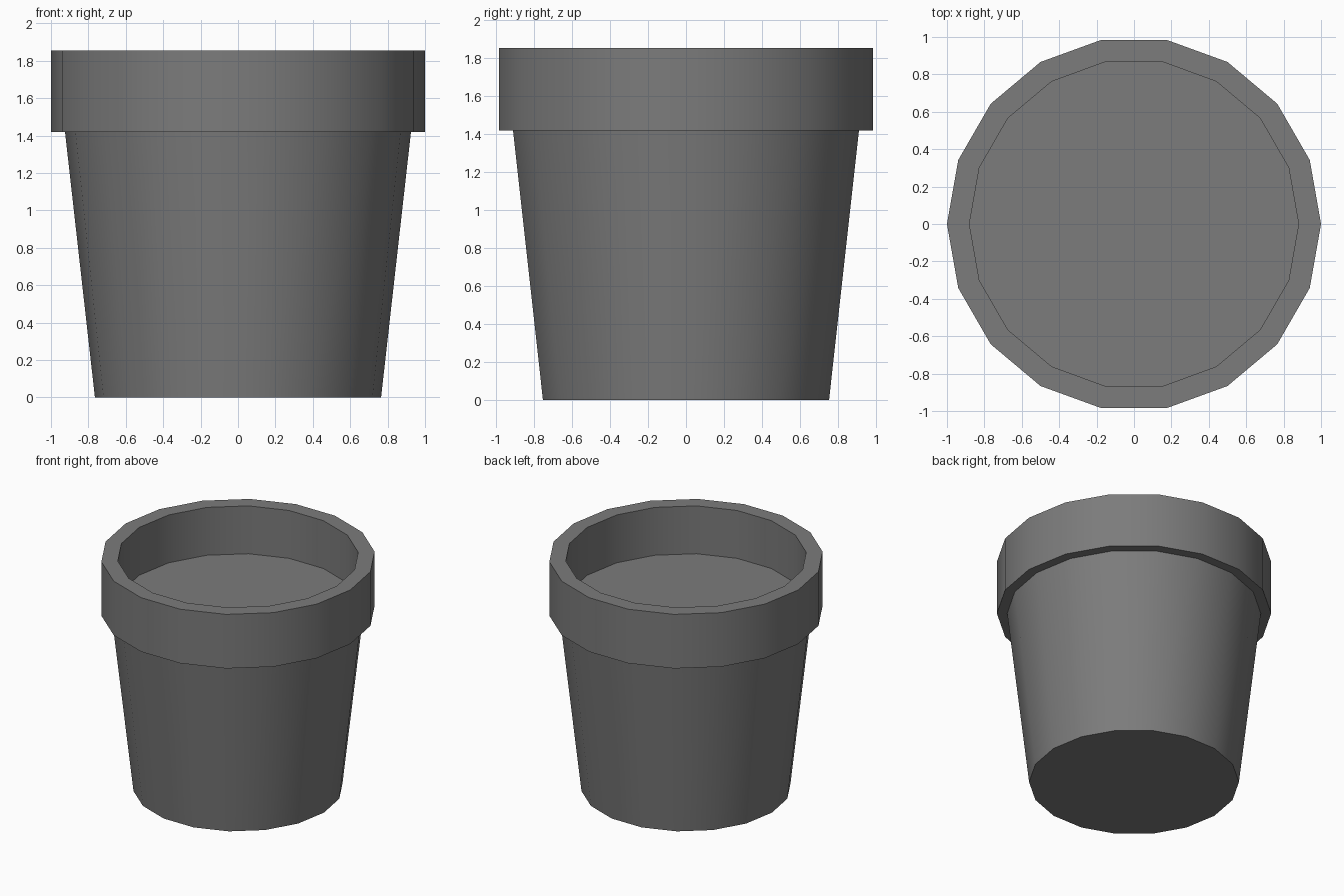
import bpy
import bmesh
from math import cos, sin, tau, radians

cube = bpy.data.objects.get("Cube")
if cube:
    bpy.data.objects.remove(cube, do_unlink=True)

SIDES = 18
BASE_R, NECK_R, INNER_R, RIM_R = 0.765, 0.925, 0.88, 1.0
RIM_Z, SOIL_Z, TOP_Z = 1.42, 1.47, 1.855

grey = bpy.data.materials.new("dark_grey")
grey.use_nodes = True
colour = (0.2, 0.2, 0.2, 1)
grey.diffuse_color = colour
grey.node_tree.nodes["Principled BSDF"].inputs["Base Color"].default_value = colour


def lathe(name, profile, cap_start=False, cap_end=False):
    """Turn a (radius, height) profile into a faceted round part."""
    bm = bmesh.new()
    rings = [[bm.verts.new((r * cos(tau * i / SIDES), r * sin(tau * i / SIDES), z))
              for i in range(SIDES)] for r, z in profile]
    for low, high in zip(rings, rings[1:]):
        for i in range(SIDES):
            j = (i + 1) % SIDES
            bm.faces.new((low[i], low[j], high[j], high[i]))
    if cap_start:
        bm.faces.new(rings[0][::-1])
    if cap_end:
        bm.faces.new(rings[-1])
    mesh = bpy.data.meshes.new(name)
    bm.to_mesh(mesh)
    bm.free()
    mesh.materials.append(grey)
    obj = bpy.data.objects.new(name, mesh)
    bpy.context.collection.objects.link(obj)
    bpy.ops.object.select_all(action="DESELECT")
    obj.select_set(True)
    bpy.context.view_layer.objects.active = obj
    bpy.ops.object.shade_smooth_by_angle(angle=radians(30))
    return obj


# Tapered body with a closed base
lathe("pot_body", [(BASE_R, 0), (NECK_R, RIM_Z)], cap_start=True)

# Thick collar: underside, outer wall, top lip and inner wall
lathe("pot_rim", [(NECK_R, RIM_Z), (RIM_R, RIM_Z), (RIM_R, TOP_Z),
                  (INNER_R, TOP_Z), (INNER_R, SOIL_Z)])

# Flat fill inside the collar
lathe("soil", [(INNER_R, SOIL_Z)], cap_end=True)
